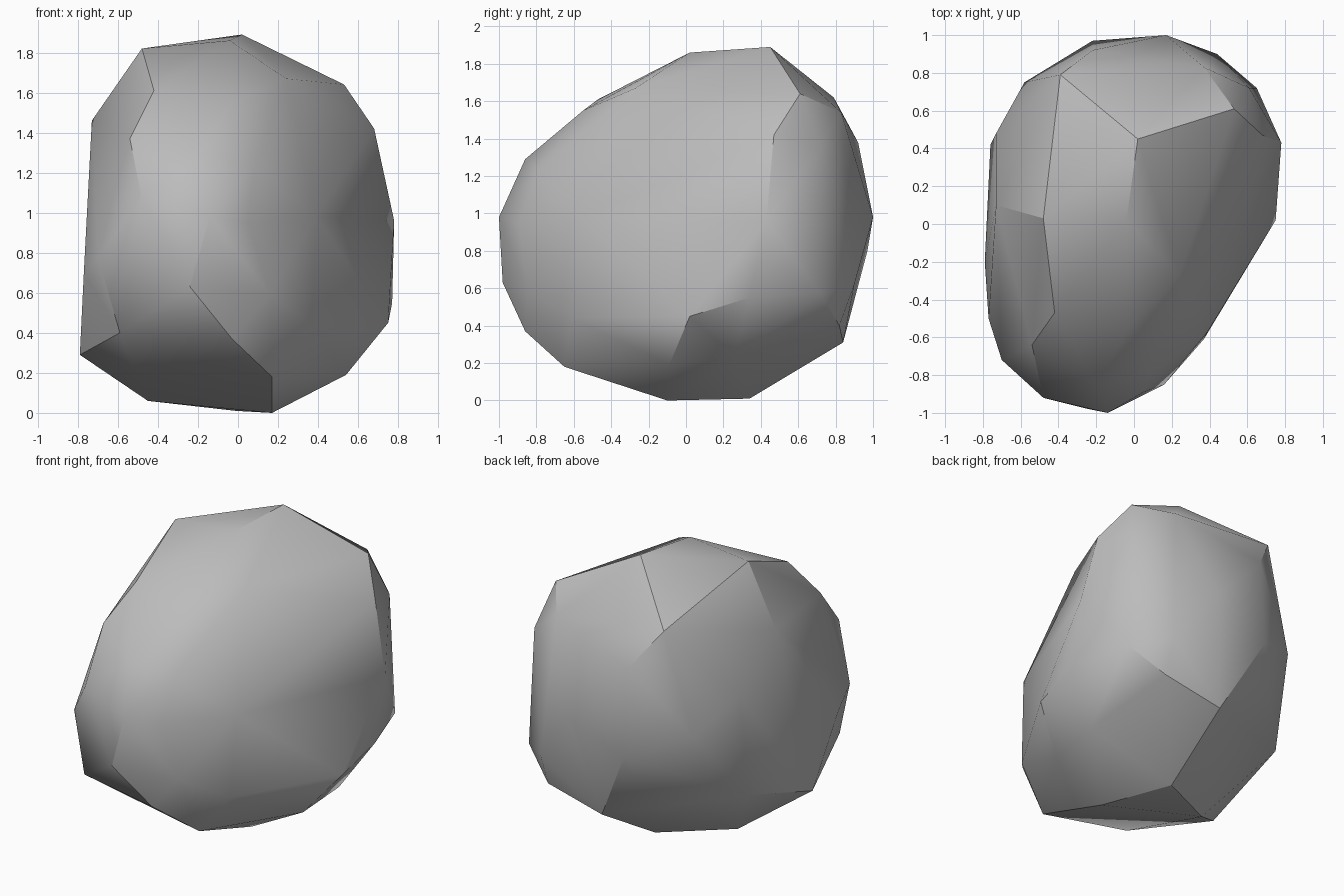
import bpy, bmesh, math, random
from itertools import combinations
from mathutils import Vector

if "Cube" in bpy.data.objects:
    bpy.data.objects.remove(bpy.data.objects["Cube"])

# Corner points of the boulder, grouped by region
crown = [(.02, .45, 1.89), (-.48, .03, 1.82), (-.39, .79, 1.62), (.53, .61, 1.64),
         (-.04, .02, 1.86), (-.03, -.55, 1.55), (-.42, -.47, 1.61), (.24, -.27, 1.67)]
back = [(.37, .83, 1.54), (.17, 1.0, .98), (-.22, .92, 1.38), (-.22, .97, .80),
        (.44, .90, .62), (-.58, .75, .95), (.03, .84, .31), (.44, .82, .40)]
right = [(.61, .72, 1.35), (.68, .47, 1.42), (.78, .43, .96), (.75, .02, .45),
         (.77, .34, .55), (.65, .72, .57), (.39, -.57, .98), (.37, -.61, .44)]
left = [(-.79, -.20, .29), (-.70, -.72, .78), (-.77, -.50, .70), (-.54, -.64, 1.37),
        (-.73, .10, 1.46), (-.73, .48, 1.16), (-.76, .42, .49)]
front = [(-.14, -1.0, .98), (-.24, -.98, .63), (-.48, -.92, 1.07), (-.20, -.86, 1.29),
         (.08, -.79, 1.23), (.05, -.89, .95), (.16, -.85, .59), (-.03, -.86, .37),
         (-.59, -.77, .40)]
base = [(.54, -.09, .19), (.17, -.10, 0), (-.01, .34, .01), (-.45, .10, .06),
        (.17, -.65, .18), (.56, .26, .23)]
points = crown + back + right + left + front + base


def inflate(p, k):
    """Push a point part of the way towards a round shell."""
    q = Vector((p[0] / .8, p[1], (p[2] - .95) / .95))
    return q * q.length ** -k


def hull(pts):
    """Triangles that have every other point on their inner side."""
    tris = []
    for i, j, k in combinations(range(len(pts)), 3):
        a = pts[i]
        n = (pts[j] - a).cross(pts[k] - a)
        d = n.dot(a)
        if d < 0:
            n, d, j, k = -n, -d, k, j
        if all(n.dot(p) < d for m, p in enumerate(pts) if m not in (i, j, k)):
            tris.append((i, j, k))
    return tris


# Skin the corners, keeping shallow hollows
random.seed(1)
jitter = [Vector([random.uniform(-1e-4, 1e-4) for _ in range(3)]) for _ in points]
for step in range(10):
    tris = hull([inflate(p, step * .05) + e for p, e in zip(points, jitter)])
    if len({i for t in tris for i in t}) == len(points):
        break

# Boulder body
bm = bmesh.new()
verts = [bm.verts.new(p) for p in points]
for t in tris:
    bm.faces.new([verts[i] for i in t])
bmesh.ops.delete(bm, geom=[v for v in verts if not v.link_faces], context='VERTS')
mesh = bpy.data.meshes.new("boulder")
bm.to_mesh(mesh)
bm.free()
boulder = bpy.data.objects.new("boulder", mesh)
bpy.context.collection.objects.link(boulder)

# Plain stone colour
stone = bpy.data.materials.new("grey stone")
stone.diffuse_color = (.5, .5, .5, 1)
stone.use_nodes = True
stone.node_tree.nodes["Principled BSDF"].inputs["Base Color"].default_value = stone.diffuse_color
mesh.materials.append(stone)

# Soft facets with sharp creases
bpy.context.view_layer.objects.active = boulder
boulder.select_set(True)
bpy.ops.object.shade_smooth_by_angle(angle=math.radians(30))
